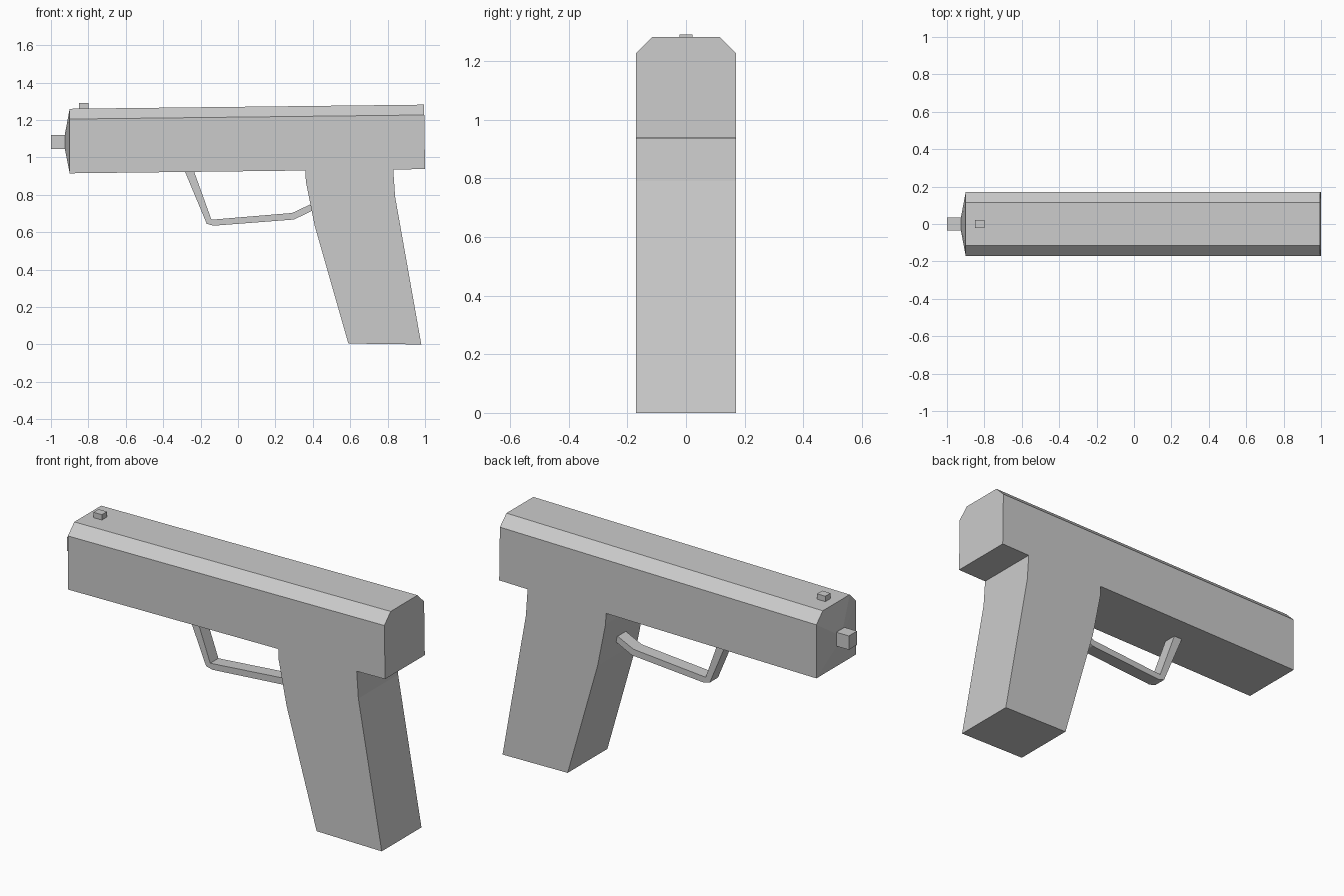
import bpy, bmesh
from mathutils import Vector

if "Cube" in bpy.data.objects:
    bpy.data.objects.remove(bpy.data.objects["Cube"], do_unlink=True)

grey = bpy.data.materials.new("plain_grey")
grey.use_nodes = True
COLOUR = (0.6, 0.6, 0.6, 1)
grey.diffuse_color = COLOUR
grey.node_tree.nodes["Principled BSDF"].inputs["Base Color"].default_value = COLOUR


def finish(bm, name):
    bmesh.ops.recalc_face_normals(bm, faces=bm.faces)
    mesh = bpy.data.meshes.new(name)
    bm.to_mesh(mesh)
    bm.free()
    mesh.materials.append(grey)
    obj = bpy.data.objects.new(name, mesh)
    bpy.context.collection.objects.link(obj)
    return obj


def prism(outline, half_width):
    """Extrude a side outline (x, z) across the width."""
    bm = bmesh.new()
    face = bm.faces.new([bm.verts.new((x, -half_width, z)) for x, z in outline])
    out = bmesh.ops.extrude_face_region(bm, geom=[face])
    moved = [v for v in out["geom"] if isinstance(v, bmesh.types.BMVert)]
    bmesh.ops.translate(bm, vec=(0, 2 * half_width, 0), verts=moved)
    bmesh.ops.recalc_face_normals(bm, faces=bm.faces)
    return bm


# Body: upper housing and handle in one outline
bm = prism([(-0.9, 0.915), (0.36, 0.93), (0.363, 0.87), (0.41, 0.635),
            (0.59, 0.005), (0.98, 0), (0.84, 0.79), (0.83, 0.935),
            (1.0, 0.938), (0.995, 1.282), (-0.9, 1.26)], 0.17)

# Chamfer the two long upper edges
top_edges = [e for e in bm.edges
             if all(v.co.z > 1.2 for v in e.verts) and e.calc_length() > 1]
bmesh.ops.bevel(bm, geom=top_edges, offset=0.055, segments=1,
                affect='EDGES', clamp_overlap=False)

# Taper the front end toward the nozzle
front = min(bm.faces, key=lambda f: f.calc_center_median().x)
cap = bmesh.ops.extrude_discrete_faces(bm, faces=[front])["faces"][0]
centre = Vector((-0.925, 0, 1.083))
for v in cap.verts:
    v.co = centre + Vector((0, v.co.y * 0.22, (v.co.z - centre.z) * 0.25))
finish(bm, "body")

# Nozzle and top sight
finish(prism([(-1, 1.045), (-0.92, 1.045), (-0.92, 1.12), (-1, 1.12)], 0.035), "nozzle")
finish(prism([(-0.85, 1.25), (-0.8, 1.25), (-0.8, 1.29), (-0.85, 1.29)], 0.022), "sight")

# Guard loop below the housing
finish(prism([(-0.284, 0.925), (-0.167, 0.645), (-0.13, 0.635), (0.3, 0.668),
              (0.41, 0.722), (0.385, 0.748), (0.29, 0.703), (-0.142, 0.667),
              (-0.235, 0.925)], 0.035), "guard")
